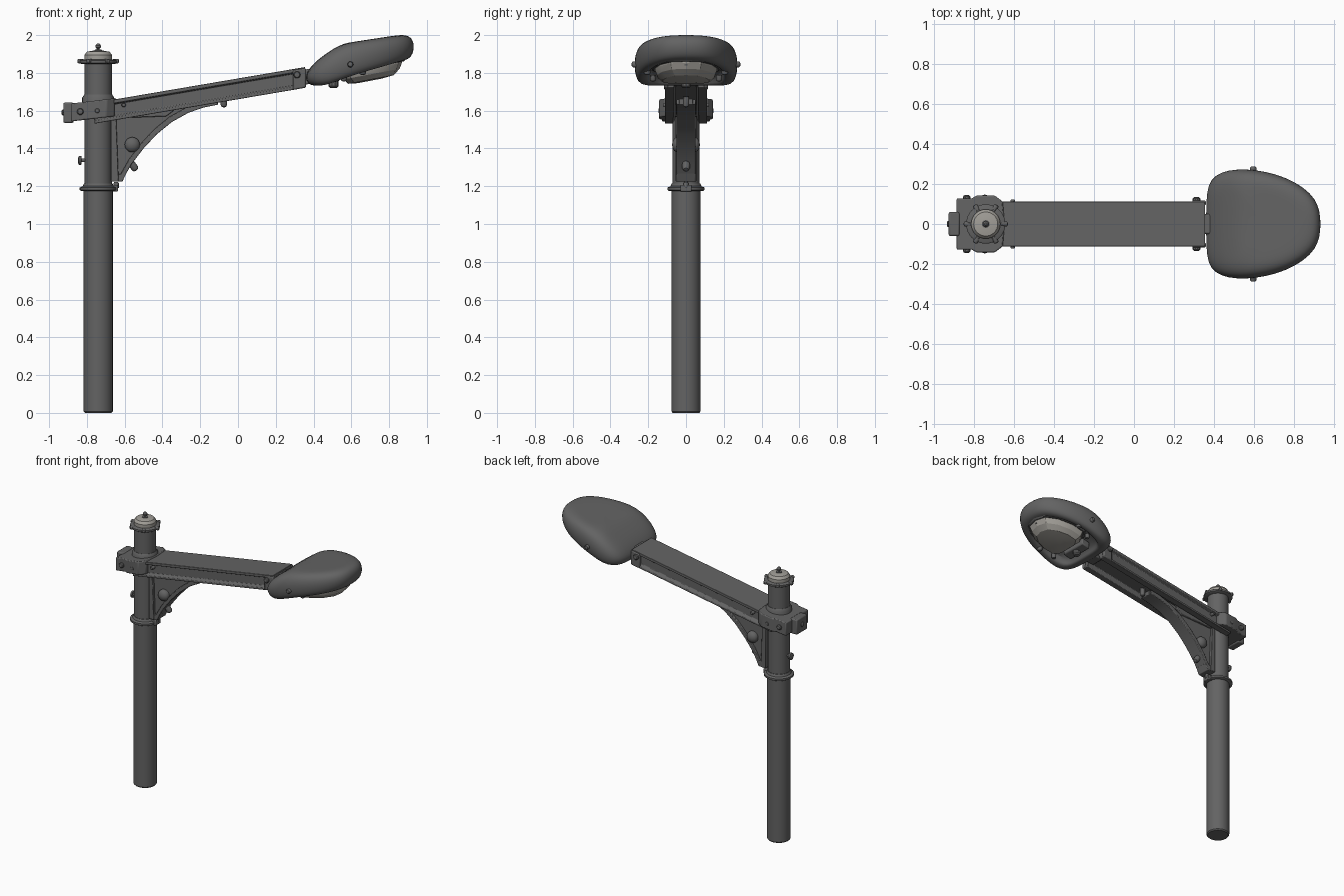
import bpy, bmesh, math
from mathutils import Vector


def material(name, col):
    m = bpy.data.materials.new(name)
    m.diffuse_color = (*col, 1)
    return m


GREY = material("painted grey metal", (0.125, 0.125, 0.125))
PALE = material("pale lens and cap", (0.36, 0.345, 0.315))
PX = -0.74  # pole axis


def build(name, verts, faces, mat=GREY, angle=35, bevel=0.0, subsurf=0):
    me = bpy.data.meshes.new(name)
    me.from_pydata([tuple(v) for v in verts], [], faces)
    bm = bmesh.new()
    bm.from_mesh(me)
    bmesh.ops.recalc_face_normals(bm, faces=bm.faces)
    bm.to_mesh(me)
    bm.free()
    me.materials.append(mat)
    ob = bpy.data.objects.new(name, me)
    bpy.context.collection.objects.link(ob)
    if bevel:
        b = ob.modifiers.new("bevel", 'BEVEL')
        b.width, b.segments = bevel, 2
    if subsurf:
        s = ob.modifiers.new("smooth", 'SUBSURF')
        s.levels = s.render_levels = subsurf
    bpy.ops.object.select_all(action='DESELECT')
    ob.select_set(True)
    bpy.context.view_layer.objects.active = ob
    bpy.ops.object.shade_smooth_by_angle(angle=math.radians(angle))
    return ob


def rings(name, loops, **kw):
    """Skin a stack of equal-length loops and close both ends."""
    n = len(loops[0])
    verts = [v for lp in loops for v in lp]
    faces = [(k * n + i, k * n + (i + 1) % n, (k + 1) * n + (i + 1) % n, (k + 1) * n + i)
             for k in range(len(loops) - 1) for i in range(n)]
    faces += [tuple(range(n))[::-1], tuple(range(len(verts) - n, len(verts)))]
    return build(name, verts, faces, **kw)


def lathe(name, base, axis, profile, n=32, **kw):
    """Turned part: profile is (radius, distance along axis)."""
    q = Vector(axis).to_track_quat('Z', 'Y')
    loops = [[Vector(base) + q @ Vector((r * math.cos(2 * math.pi * i / n),
              r * math.sin(2 * math.pi * i / n), h)) for i in range(n)] for r, h in profile]
    return rings(name, loops, **kw)


def bolt(name, pos, axis, r=0.015, h=0.02):
    lathe(name, pos, axis, [(r, -0.015), (r, h * 0.6), (r * 0.75, h * 0.9), (r * 0.3, h)], n=10)


def box(name, x0, x1, w, z0, z1, slope=0.0, y=0.0, bevel=0.008, mat=GREY):
    lo = [(x, yy) for x, yy in ((x0, y - w), (x1, y - w), (x1, y + w), (x0, y + w))]
    rings(name, [[(a, b, z + slope * (a - x0)) for a, b in lo] for z in (z0, z1)],
          bevel=bevel, mat=mat)


def side_plate(name, pts, w, bevel=0.004):
    rings(name, [[(x, y, z) for x, z in pts] for y in (-w, w)], bevel=bevel)


def interp(table, x):
    for (a, u), (b, v) in zip(table, table[1:]):
        if x <= b:
            return u + (v - u) * max(0, x - a) / (b - a)
    return table[-1][1]


def mirrored(half):
    return half + [(x, -y) for x, y in half[-2:0:-1]]


# pole, upper sleeve and joint flange
lathe("pole", (PX, 0, 0), (0, 0, 1), [(0.07, 0), (0.077, 0.008), (0.077, 1.19)])
lathe("sleeve", (PX, 0, 0), (0, 0, 1), [(0.072, 1.18), (0.072, 1.87)])
lathe("joint_flange", (PX, 0, 0), (0, 0, 1),
      [(0.09, 1.175), (0.098, 1.18), (0.098, 1.193), (0.082, 1.2), (0.075, 1.215)])
lathe("upper_collar", (PX, 0, 0), (0, 0, 1), [(0.085, 1.6), (0.085, 1.668), (0.074, 1.685)])

# top ring, cap and finial
lathe("top_ring", (PX, 0, 0), (0, 0, 1), [(0.09, 1.848), (0.098, 1.853), (0.098, 1.866), (0.09, 1.871)])
lathe("top_cap", (PX, 0, 0), (0, 0, 1),
      [(0.073, 1.86), (0.073, 1.895), (0.06, 1.912), (0.025, 1.918)], mat=PALE)
lathe("finial", (PX, 0, 0), (0, 0, 1),
      [(0.02, 1.91), (0.02, 1.922), (0.008, 1.924), (0.008, 1.93), (0.015, 1.935),
       (0.015, 1.944), (0.006, 1.955)], n=12)
for i in range(6):
    a = math.pi * i / 3
    d = Vector((math.cos(a), math.sin(a), 0))
    bolt("ring_bolt", Vector((PX, 0, 1.862)) + d * 0.092, d, 0.013, 0.018)

# arm: sloped flanged beam, open channel underneath
def arm_z(x):
    return 1.605 + 0.17 * (x + 0.65)


half = [(0.112, 0.055), (0.112, 0.036), (0.09, 0.03), (0.09, -0.03), (0.112, -0.04),
        (0.112, -0.055), (0.065, -0.055), (0.055, -0.025)]
section = half + [(-y, z) for y, z in half[::-1]]
rings("arm", [[(x, y, arm_z(x) + z) for y, z in section] for x in (-0.76, 0.355)], bevel=0.003)
for s in (-1, 1):
    box("arm_end_plate", 0.29, 0.36, 0.012, arm_z(0.29) - 0.055, arm_z(0.29) + 0.05, 0.17, s * 0.105)
    bolt("arm_end_bolt", (0.312, s * 0.115, 1.79), (0, s, 0), 0.019, 0.02)
    bolt("arm_side_bolt", (-0.605, s * 0.108, 1.63), (0, s, 0), 0.012, 0.015)
    bolt("bracket_bolt", (-0.835, s * 0.125, 1.595), (0, s, 0), 0.018, 0.02)
    bolt("hub_bolt", (-0.745, s * 0.132, 1.6), (0, s, 0), 0.014, 0.014)

# clamp bracket around the pole and its rear block
clamp = mirrored([(-0.885, 0), (-0.885, 0.128), (-0.81, 0.128), (-0.785, 0.142),
                  (-0.695, 0.142), (-0.655, 0.112), (-0.645, 0)])
rings("clamp_bracket", [[(x, y, z + 0.12 * (x + 0.74)) for x, y in clamp] for z in (1.56, 1.655)],
      bevel=0.006)
box("rear_block", -0.925, -0.87, 0.06, 1.535, 1.643)
bolt("rear_bolt", (-0.922, 0, 1.59), (-1, 0, 0), 0.016, 0.012)

# curved gusset: thin web with wider edge strips
curve = [(-0.61, 1.235), (-0.565, 1.315), (-0.5, 1.4), (-0.43, 1.475), (-0.35, 1.54),
         (-0.26, 1.59), (-0.18, 1.617), (-0.105, 1.632)]
side_plate("gusset_web", [(-0.66, 1.57), (-0.65, 1.235)] + curve + [(-0.105, 1.665)], 0.036)
side_plate("gusset_edge", curve + [(x - 0.012, z + 0.028) for x, z in curve[::-1]], 0.05)
side_plate("gusset_back", [(-0.672, 1.57), (-0.645, 1.57), (-0.632, 1.225), (-0.672, 1.225)], 0.055)
side_plate("gusset_foot", [(-0.65, 1.26), (-0.65, 1.225), (-0.612, 1.225), (-0.59, 1.27)], 0.05)
side_plate("gusset_head", [(-0.65, 1.56), (-0.38, 1.57), (-0.34, 1.6), (-0.34, 1.64), (-0.65, 1.59)], 0.05)
for s in (-1, 1):
    lathe("gusset_pivot", (-0.56, s * 0.03, 1.42), (0, s, 0),
          [(0.04, 0), (0.04, 0.02), (0.033, 0.032), (0.018, 0.04), (0.005, 0.043)], n=20)
bolt("gusset_low_bolt", (-0.557, 0, 1.31), (0.6, 0, -0.8), 0.02, 0.032)
bolt("gusset_tip_bolt", (-0.075, 0, 1.66), (0, 0, -1), 0.018, 0.042)

# bolts on the sleeve and flange
lathe("sleeve_knob", (PX - 0.07, 0, 1.337), (-1, 0, 0),
      [(0.01, 0), (0.01, 0.018), (0.024, 0.02), (0.024, 0.032), (0.015, 0.036)], n=12)
box("flange_lug", -0.67, -0.635, 0.03, 1.172, 1.207, bevel=0.005)
bolt("flange_bolt", (-0.645, 0, 1.205), (0, 0, 1), 0.014, 0.018)

# lamp head: rounded housing lofted from a tapered outline, recessed below
outline = mirrored([(0.36, 0), (0.36, 0.11), (0.368, 0.195), (0.405, 0.245), (0.47, 0.27),
                    (0.56, 0.275), (0.66, 0.262), (0.76, 0.232), (0.85, 0.182),
                    (0.905, 0.125), (0.928, 0.065), (0.932, 0)])
top = [(0.36, 1.825), (0.42, 1.87), (0.53, 1.945), (0.57, 1.958), (0.9, 2.008), (0.94, 2.01)]
bottom = [(0.36, 1.735), (0.46, 1.73), (0.55, 1.765), (0.6, 1.785), (0.86, 1.86), (0.94, 1.885)]
levels = [(0.02, 1), (0.25, 1), (0.45, 1), (0.62, 1), (0.76, 0.99), (0.88, 0.93), (0.96, 0.8),
          (1.0, 0.58), (1.0, 0.36), (0.975, 0.15), (0.92, 0.02), (0.84, 0.0), (0.76, 0.02),
          (0.73, 0.08), (0.71, 0.28), (0.5, 0.3), (0.02, 0.3)]
loops = []
for s, t in levels:
    lp = []
    for x, y in outline:
        hx, hy = 0.65 + (x - 0.65) * s, y * s
        zb, zt = interp(bottom, hx), interp(top, hx)
        lp.append((hx, hy, zb + (zt - zb) * t))
    loops.append(lp)
rings("lamp_housing", loops, angle=60, subsurf=1)

# lens: pale faceted dome under the head
lens = mirrored([(0.548, 0), (0.55, 0.1), (0.59, 0.16), (0.68, 0.165), (0.78, 0.135),
                 (0.85, 0.08), (0.868, 0)])
rings("lens", [[(0.69 + (x - 0.69) * s, y * s, 1.842 + 0.19 * (x - 0.7) * s + d) for x, y in lens]
               for s, d in ((1, 0.03), (1, -0.02), (0.93, -0.05), (0.75, -0.078), (0.4, -0.085))],
      mat=PALE, angle=20)
rings("lens_bezel", [[(0.69 + (x - 0.69) * s, y * s, 1.842 + 0.19 * (x - 0.7) * s + d) for x, y in lens]
                     for s, d in ((1.12, 0.03), (1.12, -0.005), (1.06, -0.014))])

# neck, latch and head fixings
box("neck", 0.32, 0.42, 0.05, 1.735, 1.815, 0.1)
box("latch_block", 0.475, 0.54, 0.1, 1.742, 1.79, 0.25)
bolt("latch_bolt", (0.505, 0, 1.745), (0, 0, -1), 0.026, 0.026)
bolt("nose_clip", (0.845, 0, 1.855), (0.3, 0, -1), 0.018, 0.022)
for s in (-1, 1):
    bolt("head_side_bolt", (0.595, s * 0.268, 1.845), (0, s, 0), 0.016, 0.02)
    bolt("lens_clip", (0.66, s * 0.205, 1.815), (0, 0, -1), 0.018, 0.026)
    bolt("rear_clip", (0.56, s * 0.175, 1.775), (0, 0, -1), 0.016, 0.02)
